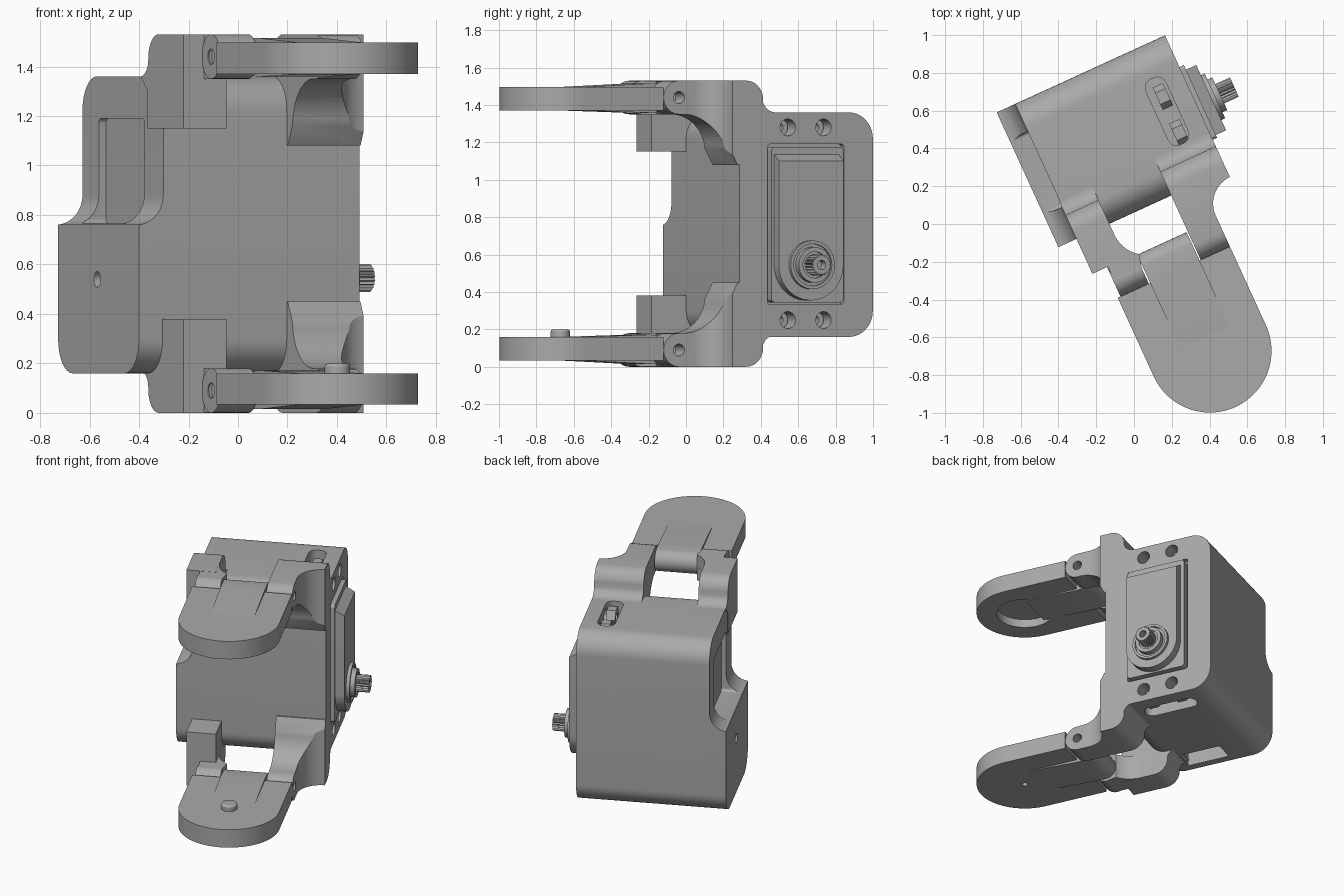
import bpy, bmesh, math
from mathutils import Vector

if "Cube" in bpy.data.objects:
    bpy.data.objects.remove(bpy.data.objects["Cube"])

TURN = math.radians(24.6)   # whole assembly is turned about z
TOP = 1.53                  # overall height, used for mirroring
HINGE_V, HINGE_Z = -0.23, 1.44

grey = bpy.data.materials.new("plain_grey")
grey.use_nodes = True
grey.diffuse_color = (0.4, 0.4, 0.4, 1)
grey.node_tree.nodes["Principled BSDF"].inputs["Base Color"].default_value = (0.4, 0.4, 0.4, 1)


def arc(cx, cy, r, a0, a1, n=12):
    steps = [math.radians(a0 + (a1 - a0) * i / n) for i in range(n + 1)]
    return [(cx + r * math.cos(a), cy + r * math.sin(a)) for a in steps]


def circle(cx, cy, r, n=32):
    return arc(cx, cy, r, 0, 360, n)[:-1]


def round_rect(x0, x1, y0, y1, r):
    return (arc(x1 - r, y1 - r, r, 0, 90) + arc(x0 + r, y1 - r, r, 90, 180)
            + arc(x0 + r, y0 + r, r, 180, 270) + arc(x1 - r, y0 + r, r, 270, 360))


def prism(name, axis, pts, a, b, flip=False):
    """Extrude a profile along u (points v,z), v (points u,z) or z (points u,v)."""
    place = {"u": lambda p, t: (t, p[0], p[1]),
             "v": lambda p, t: (p[0], t, p[1]),
             "z": lambda p, t: (p[0], p[1], t)}[axis]
    bm = bmesh.new()
    lo, hi = ([bm.verts.new(place(p, t)) for p in pts] for t in (a, b))
    bm.faces.new(lo)
    bm.faces.new(hi)
    for i in range(len(pts)):
        j = (i + 1) % len(pts)
        bm.faces.new((lo[i], lo[j], hi[j], hi[i]))
    if flip:
        for v in bm.verts:
            v.co.z = TOP - v.co.z
    bmesh.ops.recalc_face_normals(bm, faces=bm.faces)
    mesh = bpy.data.meshes.new(name)
    bm.to_mesh(mesh)
    bm.free()
    ob = bpy.data.objects.new(name, mesh)
    bpy.context.collection.objects.link(ob)
    mesh.materials.append(grey)
    return ob


def cut(ob, *cutters):
    for c in cutters:
        mod = ob.modifiers.new("cut", "BOOLEAN")
        mod.operation, mod.solver, mod.object = "DIFFERENCE", "EXACT", c
        bpy.context.view_layer.update()
        bpy.context.view_layer.objects.active = ob
        bpy.ops.object.modifier_apply(modifier=mod.name)
        bpy.data.objects.remove(c)
    return ob


parts = []

# Housing with stepped left side, cable pocket and servo recess
body = prism("housing", "u", round_rect(0.055, 0.84, 0.16, 1.36, 0.14), -0.415, 0.565)
step = [(-0.6, 0.76), (-0.43, 0.76)] + arc(-0.427, 0.88, 0.12, -84, 0) + [(-0.307, 1.5), (-0.6, 1.5)]
cut(body,
    prism("step_cutter", "v", step, -0.2, 1.1),
    prism("pocket_cutter", "u", round_rect(0.24, 0.68, 0.765, 1.19, 0.02), -0.6, -0.275),
    prism("recess_cutter", "u", round_rect(0.22, 0.67, 0.335, 1.19, 0.015), 0.53, 0.7),
    prism("pin_hole_cutter", "u", circle(0.46, 0.54, 0.032), -0.5, -0.33),
    prism("window_cutter", "z", round_rect(-0.36, -0.21, 0.24, 0.54, 0.01), 0.1, 0.3))
for flip in (False, True):
    cut(body, prism("slot_cutter", "z", round_rect(0.35, 0.465, 0.28, 0.66, 0.05), 1.21, 1.5, flip))
    for v in (0.34, 0.55):
        cut(body, prism("screw_cutter", "u", circle(v, 1.28, 0.045), 0.45, 0.7, flip))
parts.append(body)

# Ears, hinges and arms, made for the top and mirrored to the bottom
shoulder = arc(0.27, 1.44, 0.08, 270, 200, 8) + arc(0.095, 1.43, 0.1, 10, 90, 8)
for flip in (False, True):
    side = "lower" if flip else "upper"

    under = arc(-0.2, 1.15, 0.2, 88, 5, 12)
    ear = shoulder + arc(HINGE_V, HINGE_Z, 0.09, 90, 270) + under + [(0.045, 1.08), (0.2, 1.08), (0.2, 1.3)]
    right_ear = prism(side + "_right_ear", "u", ear, 0.242, 0.565, flip)
    scoop = [(0.7, 0.015)] + arc(0.567, -0.14, 0.155, 90, 180) + [(0.412, -0.5), (0.7, -0.5)]
    cut(right_ear, prism("scoop_cutter", "z", scoop, 0.9, 1.7, flip),
        prism("pin_cutter", "u", circle(HINGE_V, HINGE_Z, 0.032), 0.3, 0.5, flip))

    lug = shoulder + [(-0.148, TOP), (-0.148, 1.15), (0.2, 1.15), (0.2, 1.3)]
    left_ear = prism(side + "_left_ear", "u", lug, -0.31, -0.118, flip)
    web_pts = [(-0.22, 0.05), (-0.118, 0.05)] + arc(0.06, -0.01, 0.178, 180, 235, 8) + [(-0.06, HINGE_V), (-0.22, HINGE_V)]
    web = prism(side + "_left_web", "z", web_pts, 1.35, 1.529, flip)
    knuckle = cut(prism(side + "_left_knuckle", "u", circle(HINGE_V, HINGE_Z, 0.09), -0.225, -0.06, flip),
                  prism("pin_cutter", "u", circle(HINGE_V, HINGE_Z, 0.032), -0.4, -0.15, flip))

    tongue = [(0.412, -0.32), (-0.241, -0.32)] + arc(0.0855, -0.778, 0.3265, 180, 360, 40)
    arm = prism(side + "_arm", "z", tongue, 1.37, 1.497, flip)
    link = arc(HINGE_V, HINGE_Z, 0.075, 85, -85, 14) + [(-0.32, 1.358), (-0.7, 1.37), (-0.7, 1.497), (-0.32, 1.515)]
    barrel = prism(side + "_hinge_barrel", "u", link, -0.052, 0.235, flip)
    if flip:
        cut(arm, prism("hole_cutter", "z", circle(0.0855, -0.778, 0.02), 1.45, 1.7, True))
        nub = prism("arm_nub", "z", circle(0.0855, -0.778, 0.052), 1.33, 1.38, True)
        bevel = nub.modifiers.new("edge", "BEVEL")
        bevel.width, bevel.segments, bevel.limit_method = 0.012, 2, "ANGLE"
        parts.append(nub)
    else:
        cut(arm, prism("dish_cutter", "z", circle(0.0855, -0.778, 0.19, 48), 1.2, 1.43))
    parts += [right_ear, left_ear, web, knuckle, arm, barrel]

    # Hex nuts in the slot
    for v in (0.34, 0.55):
        parts.append(cut(prism(side + "_nut", "u", circle(v, 1.28, 0.065, 6), 0.39, 0.45, flip),
                         prism("nut_cutter", "u", circle(v, 1.28, 0.025, 16), 0.3, 0.6, flip)))

# Servo: flange, raised case with sloped top, stepped collar and splined shaft
SV, SZ = 0.438, 0.545
parts.append(prism("servo_flange", "u", round_rect(0.232, 0.655, 0.345, 1.175, 0.02), 0.52, 0.59))
case_pts = [(SV + 0.19, 1.16), (SV - 0.19, 1.16)] + arc(SV, SZ, 0.19, 180, 360, 24)
case = prism("servo_case", "u", case_pts, 0.55, 0.65)
for v in case.data.vertices:
    if v.co.z > 1.1 and v.co.x > 0.6:
        v.co.z = 1.1
parts.append(case)
for name, r, inner, end in (("servo_collar", 0.13, 0.112, 0.672), ("servo_boss", 0.095, 0.07, 0.7)):
    parts.append(cut(prism(name, "u", circle(SV, SZ, r, 40), 0.62, end),
                     prism("ring_cutter", "u", circle(SV, SZ, inner, 40), end - 0.012, 0.9)))
spline = [Vector((SV, SZ)) + Vector((math.cos(i * math.pi / 20), math.sin(i * math.pi / 20)))
          * (0.057 if i % 2 else 0.048) for i in range(40)]
parts.append(cut(prism("servo_shaft", "u", spline, 0.62, 0.785),
                 prism("bore_cutter", "u", circle(SV, SZ, 0.025, 20), 0.73, 0.9)))

# Smooth curved faces and turn the assembly
for ob in parts:
    ob.rotation_euler.z = TURN
    bpy.ops.object.select_all(action="DESELECT")
    ob.select_set(True)
    bpy.context.view_layer.objects.active = ob
    bpy.ops.object.shade_smooth_by_angle(angle=math.radians(25))
